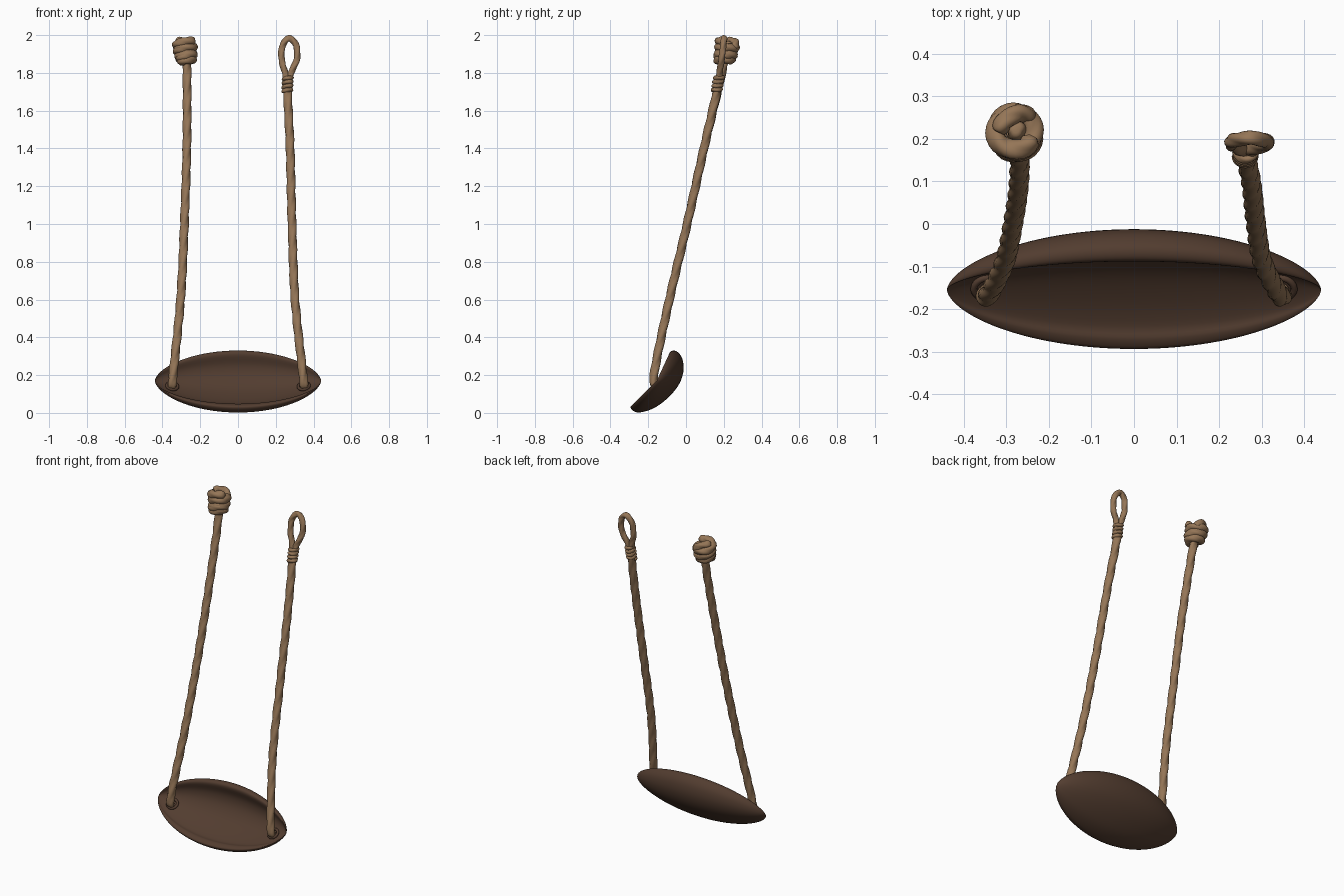
import bpy, bmesh, math
from mathutils import Vector, Matrix

if "Cube" in bpy.data.objects:
    bpy.data.objects.remove(bpy.data.objects["Cube"])


def material(name, rgb):
    m = bpy.data.materials.new(name)
    m.diffuse_color = (*rgb, 1)
    m.use_nodes = True
    m.node_tree.nodes["Principled BSDF"].inputs["Base Color"].default_value = m.diffuse_color
    return m


TAN = material("tan rope", (0.30, 0.18, 0.095))
BROWN = material("dark brown leather", (0.085, 0.046, 0.029))


def smooth_path(pts, n, closed=False):
    """Catmull-Rom curve through the points, n steps per span."""
    pts = [Vector(p) for p in pts]
    c = len(pts)
    get = (lambda i: pts[i % c]) if closed else (lambda i: pts[max(0, min(c - 1, i))])
    out = []
    for i in range(c if closed else c - 1):
        a, b, d, e = get(i - 1), get(i), get(i + 1), get(i + 2)
        for k in range(n):
            t = k / n
            out.append(0.5 * (2 * b + (d - a) * t + (2 * a - 5 * b + 4 * d - e) * t * t
                              + (3 * b - a - 3 * d + e) * t ** 3))
    if not closed:
        out.append(pts[-1])
    return out


def loft(name, rings, mat, angle=60):
    """Skin closed rings, cap both ends."""
    bm = bmesh.new()
    vs = [[bm.verts.new(p) for p in r] for r in rings]
    n = len(rings[0])
    for a, b in zip(vs, vs[1:]):
        for i in range(n):
            bm.faces.new((a[i], a[(i + 1) % n], b[(i + 1) % n], b[i]))
    bm.faces.new(vs[0][::-1])
    bm.faces.new(vs[-1])
    bmesh.ops.recalc_face_normals(bm, faces=bm.faces)
    me = bpy.data.meshes.new(name)
    bm.to_mesh(me)
    bm.free()
    me.materials.append(mat)
    ob = bpy.data.objects.new(name, me)
    bpy.context.collection.objects.link(ob)
    bpy.ops.object.select_all(action='DESELECT')
    ob.select_set(True)
    bpy.context.view_layer.objects.active = ob
    bpy.ops.object.shade_smooth_by_angle(angle=math.radians(angle))
    return ob


def rope(name, path, r, pitch=0.36, lobe=0.13, sides=18):
    """Three-strand twisted rope swept along a path, with rounded ends."""
    normal, length, rings = Vector((0.3, 1, 0.2)), 0.0, []
    total = sum((b - a).length for a, b in zip(path, path[1:]))
    for i, p in enumerate(path):
        t = (path[min(i + 1, len(path) - 1)] - path[max(i - 1, 0)]).normalized()
        normal = (normal - t * normal.dot(t)).normalized()
        side = t.cross(normal)
        if i:
            length += (p - path[i - 1]).length
        e = min(1, min(length, total - length) / r)
        rr = r * (0.45 + 0.55 * math.sqrt(1 - (1 - e) ** 2))
        tw = 2 * math.pi * length / pitch
        ring = []
        for k in range(sides):
            a = 2 * math.pi * k / sides
            q = rr * (1 - lobe + lobe * 1.6 * abs(math.cos(1.5 * (a - tw))))
            ring.append(p + (normal * math.cos(a) + side * math.sin(a)) * q)
        rings.append(ring)
    return loft(name, rings, TAN, 80)


def helix(base, top, r0, r1, turns, n=28):
    """Coil around the axis from base to top."""
    base, top = Vector(base), Vector(top)
    rot = (top - base).to_track_quat('Z', 'Y')
    out = []
    for i in range(int(turns * n) + 1):
        t = i / int(turns * n)
        a = 2 * math.pi * turns * t
        r = r0 + (r1 - r0) * t
        out.append(base.lerp(top, t) + rot @ Vector((math.cos(a) * r, math.sin(a) * r, 0)))
    return out


# Seat: curved lens-shaped scoop, one cross-section (y, z) shrinking to both tips
section = [(-0.294, 0.028), (-0.255, 0.002), (-0.17, 0.025), (-0.09, 0.085), (-0.035, 0.155),
           (-0.013, 0.225), (-0.02, 0.288), (-0.048, 0.325), (-0.076, 0.328), (-0.088, 0.308),
           (-0.07, 0.25), (-0.077, 0.19), (-0.115, 0.13), (-0.18, 0.08), (-0.24, 0.05),
           (-0.272, 0.047)]
loop = smooth_path([(0, y, z) for y, z in section], 4, closed=True)
centre = Vector((0, -0.155, 0.17))
rings = []
for i in range(61):
    t = -1 + 2 * i / 60
    x = math.sin(t * math.pi / 2)
    s = max(0.02, (1 - x * x) ** 0.6)
    rings.append([centre + (p - centre) * s + Vector((0.44 * x, 0, 0)) for p in loop])
loft("seat", rings, BROWN, 50)

# Eyelets around the rope holes
for side, label in ((-1, "left"), (1, "right")):
    m = Matrix.Translation((side * 0.348, -0.150, 0.142)) @ \
        Vector((side * -0.15, -0.62, 0.78)).to_track_quat('Z', 'Y').to_matrix().to_4x4()
    ring_pts = []
    for i in range(33):
        a = 2 * math.pi * i / 32
        ring_pts.append([m @ Vector(((0.029 + 0.008 * math.cos(b)) * math.cos(a),
                                     (0.029 + 0.008 * math.cos(b)) * math.sin(a),
                                     0.008 * math.sin(b)))
                         for b in (2 * math.pi * k / 10 for k in range(10))])
    loft(label + "_eyelet", ring_pts, BROWN)

# Long ropes
rope("left_rope", smooth_path([(-0.35, -0.155, 0.135), (-0.343, -0.168, 0.21), (-0.304, -0.088, 0.6),
                               (-0.284, 0.006, 1.0), (-0.271, 0.095, 1.4), (-0.270, 0.185, 1.78),
                               (-0.278, 0.225, 1.968)], 32), 0.0225)
rope("right_rope", smooth_path([(0.35, -0.155, 0.135), (0.343, -0.168, 0.21), (0.302, -0.088, 0.6),
                                (0.286, 0.006, 1.0), (0.276, 0.095, 1.4), (0.262, 0.163, 1.7),
                                (0.262, 0.175, 1.78)], 32), 0.0225)

# Stacked knot on the left rope, its last turn ending at the top
coil = helix((-0.275, 0.200, 1.855), (-0.281, 0.222, 1.962), 0.033, 0.048, 3.4)
rope("left_knot", coil, 0.023, 0.2)
rope("left_knot_end", smooth_path([(-0.24, 0.25, 1.93), (-0.272, 0.262, 1.958),
                                   (-0.305, 0.24, 1.968), (-0.318, 0.215, 1.969)], 10), 0.021, 0.2)
rope("left_knot_cross_turn", helix((-0.275, 0.203, 1.872), (-0.279, 0.218, 1.93), 0.04, 0.045, 1.2),
     0.022, 0.2)

# Teardrop eye on the right rope
rope("right_eye", smooth_path([(0.256, 0.163, 1.70), (0.251, 0.176, 1.79), (0.231, 0.188, 1.87),
                               (0.236, 0.197, 1.945), (0.272, 0.202, 1.983), (0.308, 0.197, 1.945),
                               (0.311, 0.188, 1.87), (0.277, 0.176, 1.79), (0.268, 0.163, 1.70)], 10),
     0.0165, 0.22)

# Binding below the eye
rope("right_binding", helix((0.261, 0.161, 1.70), (0.264, 0.176, 1.785), 0.021, 0.021, 4),
     0.0105, 0.15)
